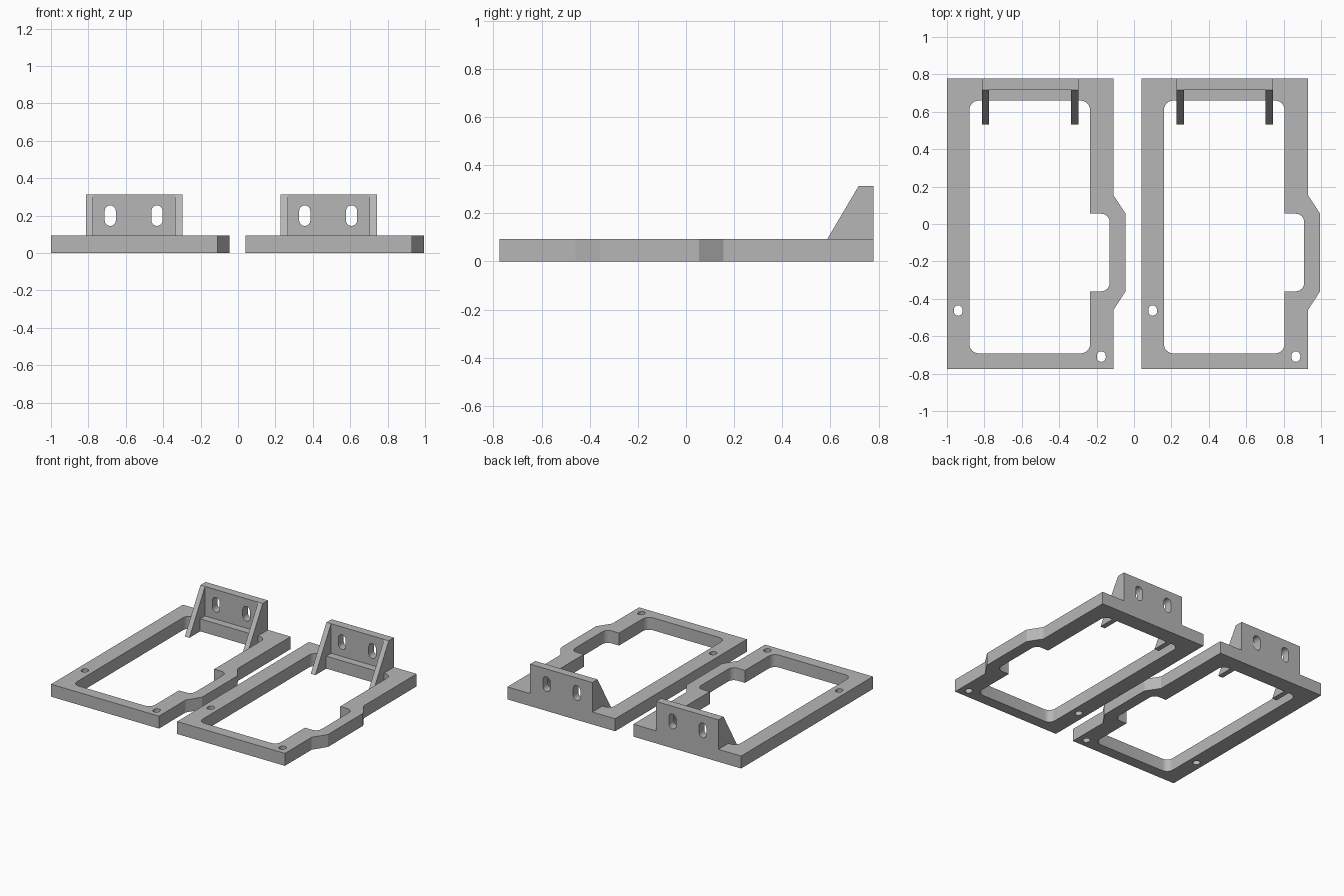
import bpy, bmesh, math
from mathutils import Vector

if "Cube" in bpy.data.objects:
    bpy.data.objects.remove(bpy.data.objects["Cube"])

grey = bpy.data.materials.new("grey plastic")
grey.diffuse_color = (0.47, 0.47, 0.47, 1)
grey.use_nodes = True
grey.node_tree.nodes["Principled BSDF"].inputs["Base Color"].default_value = grey.diffuse_color

BASE_H, TOP = 0.093, 0.313   # frame thickness, bracket height
PITCH = 1.04                 # spacing of the two copies


def fillet(points, steps=6):
    """Outline from (x, y, radius) corners, rounding those with a radius."""
    out = []
    for i, (x, y, r) in enumerate(points):
        p = Vector((x, y))
        if r == 0:
            out.append(p)
            continue
        a = (Vector(points[i - 1][:2]) - p).normalized()
        b = (Vector(points[(i + 1) % len(points)][:2]) - p).normalized()
        c = p + (a + b) * r      # right-angled corners only
        for k in range(steps + 1):
            t = math.pi / 2 * k / steps
            out.append(c - b * r * math.cos(t) - a * r * math.sin(t))
    return out


def slot(cx, cy, w, h, steps=8):
    """Upright rounded slot."""
    r, d = w / 2, (h - w) / 2
    pts = []
    for side, start in ((1, 0), (-1, math.pi)):
        for k in range(steps + 1):
            t = start + math.pi * k / steps
            pts.append(Vector((cx + r * math.cos(t), cy + side * d + r * math.sin(t))))
    return pts


def extrude(name, outlines, depth, location, rotation=(0, 0, 0)):
    """Solid from an outer outline plus holes, centred on its depth."""
    cu = bpy.data.curves.new(name, 'CURVE')
    cu.dimensions, cu.fill_mode, cu.extrude = '2D', 'BOTH', depth / 2
    for pts in outlines:
        sp = cu.splines.new('POLY')
        sp.points.add(len(pts) - 1)
        for q, p in zip(sp.points, pts):
            q.co = (p[0], p[1], 0, 1)
        sp.use_cyclic_u = True
    ob = bpy.data.objects.new(name, cu)
    ob.location, ob.rotation_euler = location, rotation
    bpy.context.collection.objects.link(ob)
    bpy.ops.object.select_all(action='DESELECT')
    ob.select_set(True)
    bpy.context.view_layer.objects.active = ob
    bpy.ops.object.convert(target='MESH')
    ob = bpy.context.view_layer.objects.active
    bm = bmesh.new()
    bm.from_mesh(ob.data)
    bmesh.ops.remove_doubles(bm, verts=bm.verts, dist=1e-5)
    bmesh.ops.recalc_face_normals(bm, faces=bm.faces)
    bm.to_mesh(ob.data)
    bm.free()
    ob.data.materials.clear()
    ob.data.materials.append(grey)
    bpy.ops.object.shade_smooth_by_angle(angle=math.radians(30))
    return ob


# Frame outline with the bulge on its right side
outer = [(-1, -0.775), (-0.11, -0.775), (-0.11, -0.46), (-0.045, -0.36),
         (-0.045, 0.055), (-0.11, 0.155), (-0.11, 0.778), (-1, 0.778)]
# Opening with rounded corners and a side notch
opening = fillet([(-0.88, -0.692, 0.05), (-0.235, -0.692, 0.05),
                  (-0.235, -0.36, 0), (-0.13, -0.36, 0.045),
                  (-0.13, 0.055, 0.045), (-0.235, 0.055, 0),
                  (-0.235, 0.66, 0.05), (-0.88, 0.66, 0.05)])
frame_holes = [slot(-0.94, -0.463, 0.046, 0.056), slot(-0.175, -0.709, 0.048, 0.056)]

# Upright plate with two slots, and its sloping side rib
plate = [(-0.812, BASE_H), (-0.298, BASE_H), (-0.298, TOP), (-0.812, TOP)]
plate_slots = [slot(x, 0.2, 0.06, 0.11) for x in (-0.683, -0.433)]
rib = [(0.532, 0), (0.66, 0), (0.66, BASE_H), (0.717, BASE_H), (0.717, TOP)]

for side, dx in (("left", 0), ("right", PITCH)):
    extrude(side + "_frame", [outer, opening] + frame_holes, BASE_H,
            (dx, 0, BASE_H / 2))
    extrude(side + "_mounting_plate", [plate] + plate_slots, 0.061,
            (dx, 0.7475, 0), (math.pi / 2, 0, 0))
    for n, x in enumerate((-0.793, -0.317)):
        extrude(f"{side}_rib_{n + 1}", [rib], 0.038, (x + dx, 0, 0),
                (math.pi / 2, 0, math.pi / 2))
